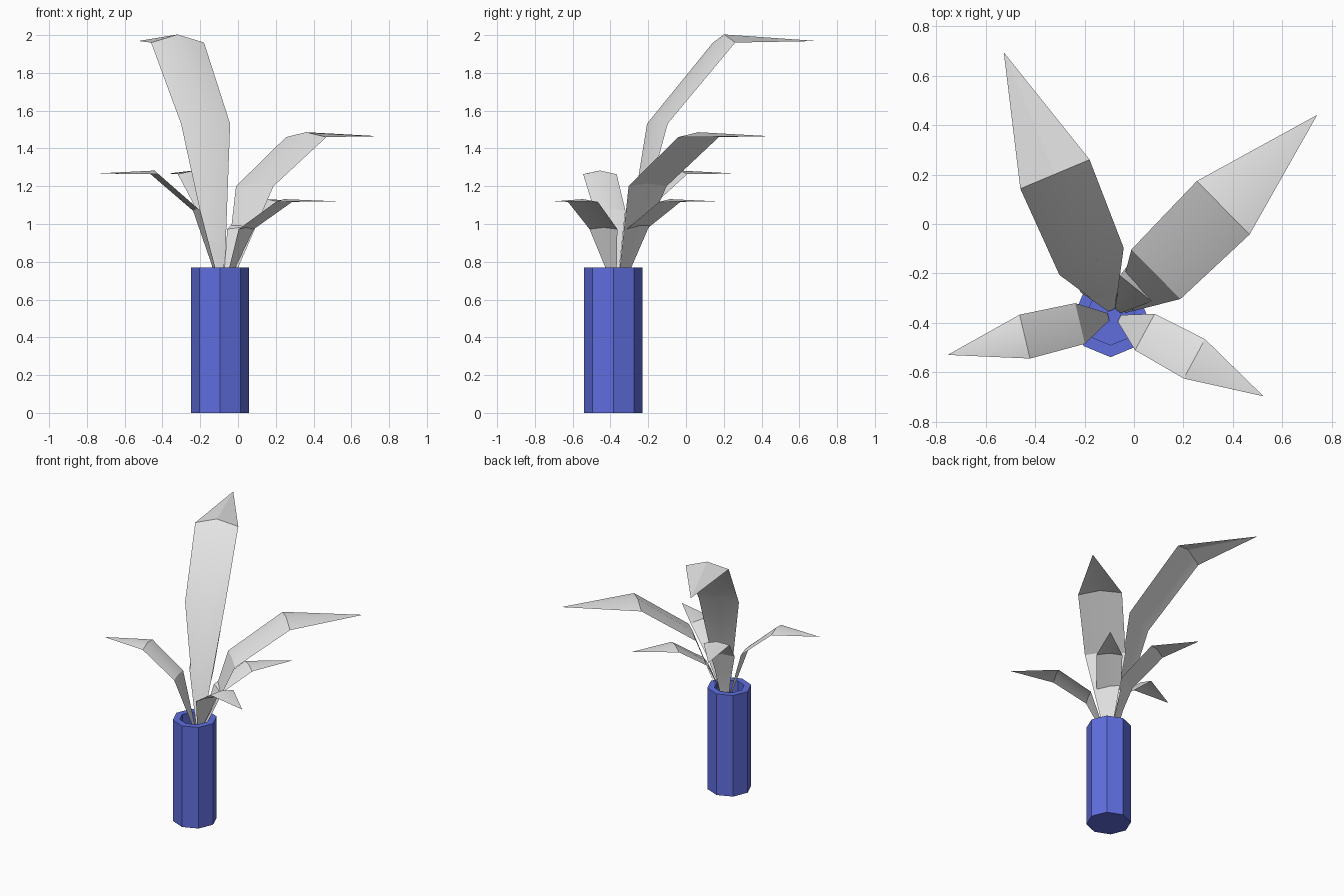
import bpy, bmesh, math
from mathutils import Vector

cube = bpy.data.objects.get("Cube")
if cube:
    bpy.data.objects.remove(cube, do_unlink=True)


def make_material(name, rgb):
    mat = bpy.data.materials.new(name)
    mat.use_nodes = True
    mat.diffuse_color = (*rgb, 1)
    mat.node_tree.nodes["Principled BSDF"].inputs["Base Color"].default_value = (*rgb, 1)
    return mat


def make_object(name, bm, mat):
    mesh = bpy.data.meshes.new(name)
    bm.to_mesh(mesh)
    bm.free()
    mesh.materials.append(mat)
    obj = bpy.data.objects.new(name, mesh)
    bpy.context.collection.objects.link(obj)
    return obj


blue = make_material("vase_blue", (0.115, 0.155, 0.73))
pale = make_material("leaf_pale_grey", (0.8, 0.8, 0.8))

# Vase: eight-sided column with a recessed mouth
SIDES, RADIUS, HEIGHT, FLOOR = 8, 0.154, 0.77, 0.68
VASE_CENTRE = Vector((-0.095, -0.385, 0))
bm = bmesh.new()
rings = []
for radius, z in [(RADIUS, 0), (RADIUS, HEIGHT), (0.105, HEIGHT), (0.105, FLOOR)]:
    angles = [math.tau * i / SIDES for i in range(SIDES)]
    rings.append([bm.verts.new(VASE_CENTRE + Vector((radius * math.cos(a), radius * math.sin(a), z)))
                  for a in angles])
for low, high in zip(rings, rings[1:]):
    for i in range(SIDES):
        j = (i + 1) % SIDES
        bm.faces.new((low[i], low[j], high[j], high[i]))
bm.faces.new(rings[0][::-1])
bm.faces.new(rings[-1])
make_object("vase", bm, blue)

# Leaf rows: reach, half width, height, ridge lift
ROWS = [(0.04, 0.025, 0.0, 0.0), (0.237, 0.141, 0.51, 0.015), (0.62, 0.152, 0.77, 0.026)]
TIP_REACH, TIP_HEIGHT = 1.155, 0.775
ROOT = Vector((-0.08, -0.37, 0.69))


def make_leaf(name, heading, size, stretch):
    """Folded pointed leaf growing from the vase mouth towards the heading."""
    out = Vector((*heading, 0)).normalized()
    side = Vector((out.y, -out.x, 0))
    bm = bmesh.new()
    rows = []
    for reach, half, height, lift in ROWS:
        rows.append([bm.verts.new(ROOT + (out * reach + side * half * s) * size
                                  + Vector((0, 0, (height + lift * (s == 0)) * stretch)))
                     for s in (-1, 0, 1)])
    tip = bm.verts.new(ROOT + out * TIP_REACH * size + Vector((0, 0, TIP_HEIGHT * stretch)))
    for low, high in zip(rows, rows[1:]):
        for i in range(2):
            bm.faces.new((low[i], low[i + 1], high[i + 1], high[i]))
    for i in range(2):
        bm.faces.new((rows[-1][i], rows[-1][i + 1], tip))
    leaf = make_object(name, bm, pale)
    bpy.ops.object.select_all(action="DESELECT")
    leaf.select_set(True)
    bpy.context.view_layer.objects.active = leaf
    bpy.ops.object.shade_smooth_by_angle(angle=math.radians(30))


# Two large leaves and four small ones
make_leaf("tall_back_leaf", (-0.445, 1.06), 1.0, 1.65)
make_leaf("large_left_leaf", (0.83, 0.82), 1.0, 1.0)
make_leaf("small_front_leaf", (0.6, -0.325), 0.595, 0.555)
make_leaf("small_right_leaf", (-0.675, -0.16), 0.6, 0.745)
make_leaf("small_left_leaf", (0.42, 0.52), 0.59, 0.555)
make_leaf("small_back_leaf", (-0.29, 0.63), 0.6, 0.745)
